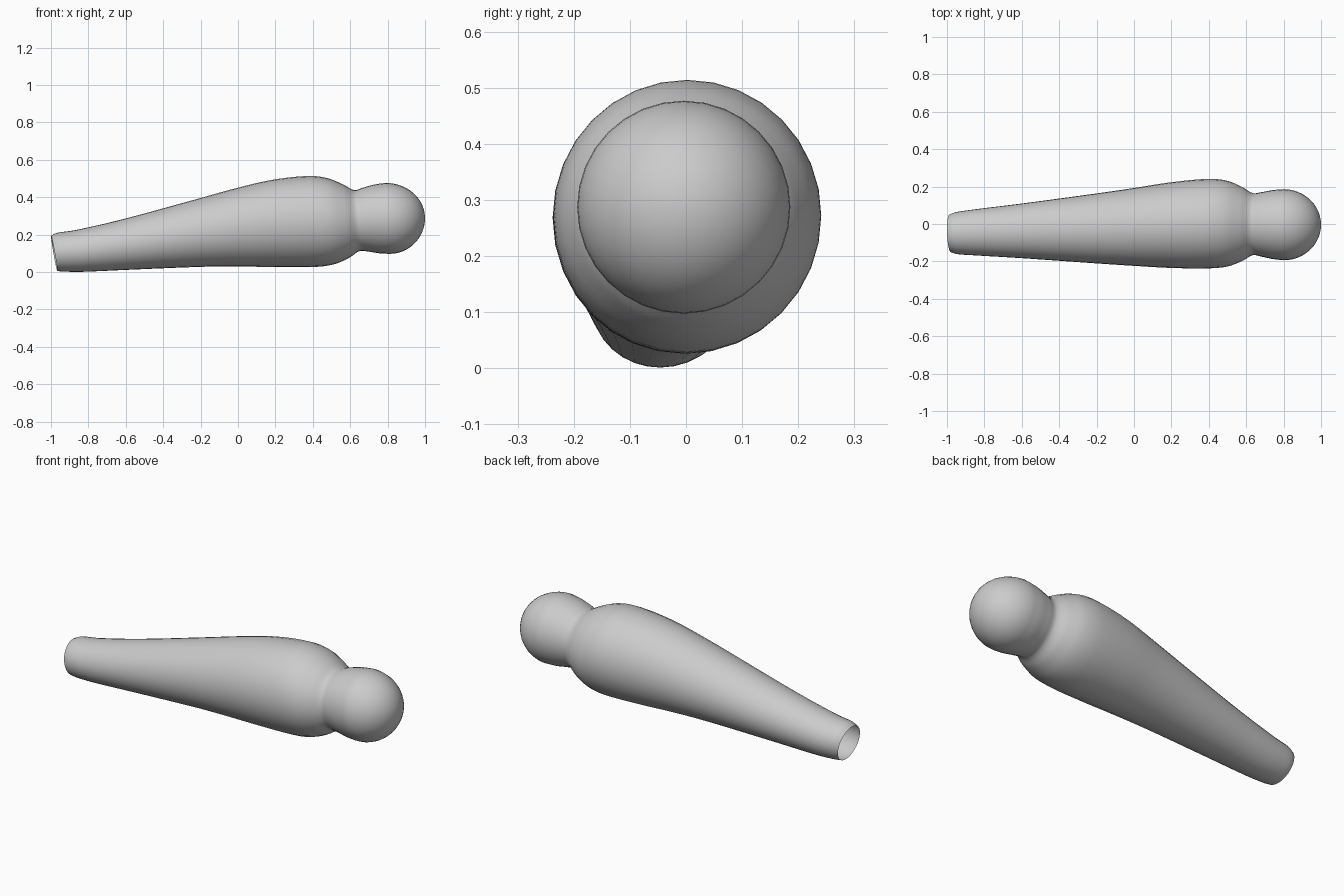
import bpy, bmesh, math
from mathutils import Vector

cube = bpy.data.objects.get("Cube")
if cube:
    bpy.data.objects.remove(cube)

SIDES = 32
STEPS = 5

# Cross-sections along the limb: x, y, z of the centre, half width, half height
stations = [
    (-0.983, -0.050, 0.100, 0.101, 0.096),
    (-0.950, -0.049, 0.106, 0.112, 0.105),
    (-0.850, -0.045, 0.113, 0.123, 0.113),
    (-0.600, -0.037, 0.147, 0.146, 0.136),
    (-0.200, -0.024, 0.209, 0.187, 0.182),
    (0.000, -0.016, 0.237, 0.208, 0.209),
    (0.200, -0.006, 0.259, 0.229, 0.234),
    (0.400, 0.002, 0.271, 0.239, 0.244),
    (0.500, 0.002, 0.273, 0.229, 0.230),
    (0.580, 0.000, 0.273, 0.197, 0.196),
    (0.635, -0.001, 0.275, 0.166, 0.164),
    (0.680, -0.002, 0.280, 0.172, 0.171),
    (0.740, -0.003, 0.284, 0.184, 0.184),
    (0.800, -0.004, 0.287, 0.190, 0.190),
]


def spline(p0, p1, p2, p3, t):
    """Smooth value between p1 and p2 for uneven spacing along x."""
    span = p2[0] - p1[0]
    out = [p1[0] + span * t]
    for a, b, c, d in list(zip(p0, p1, p2, p3))[1:]:
        m1 = (c - a) / (p2[0] - p0[0]) * span
        m2 = (d - b) / (p3[0] - p1[0]) * span
        s, q = t * t, t * t * t
        out.append((2*q - 3*s + 1) * b + (q - 2*s + t) * m1 + (3*s - 2*q) * c + (q - s) * m2)
    return out


# Smooth the sections, then round off the ball tip
sections = []
last = len(stations) - 1
for i in range(last):
    near = [stations[min(max(k, 0), last)] for k in range(i - 1, i + 3)]
    sections += [spline(*near, step / STEPS) for step in range(STEPS)]
cx, cy, cz, width, height = stations[-1]
for k in range(12):
    a = math.pi / 2 * k / 12
    sections.append((cx + 0.2 * math.sin(a), cy, cz, width * math.cos(a), height * math.cos(a)))

# Loft rings that lean with the limb, leaving the narrow end open
bm = bmesh.new()
rings = []
for x, y, z, w, h in sections:
    blend = min(max((x + 1) / 1.6, 0), 1)
    lean = math.radians(10 - 5 * blend) * min(1, max(0, (1 - x) / 0.3))
    yaw = math.radians(2) * (1 - blend)
    up = Vector((-math.sin(lean), 0, math.cos(lean)))
    side = Vector((-math.sin(yaw), math.cos(yaw), 0))
    angles = [2 * math.pi * k / SIDES for k in range(SIDES)]
    rings.append([bm.verts.new(Vector((x, y, z)) + side * w * math.cos(a) + up * h * math.sin(a))
                  for a in angles])
for a, b in zip(rings, rings[1:]):
    for k in range(SIDES):
        n = (k + 1) % SIDES
        bm.faces.new((a[k], a[n], b[n], b[k]))
tip = bm.verts.new((cx + 0.2, cy, cz))
for k in range(SIDES):
    bm.faces.new((rings[-1][k], rings[-1][(k + 1) % SIDES], tip))
bm.normal_update()
if tip.normal.x < 0:
    bmesh.ops.reverse_faces(bm, faces=bm.faces[:])

mesh = bpy.data.meshes.new("limb_with_ball_joint")
bm.to_mesh(mesh)
bm.free()
limb = bpy.data.objects.new("limb_with_ball_joint", mesh)
bpy.context.collection.objects.link(limb)

# Plain grey material
grey = bpy.data.materials.new("plain_grey")
grey.use_nodes = True
colour = (0.6, 0.6, 0.6, 1)
grey.diffuse_color = colour
grey.node_tree.nodes["Principled BSDF"].inputs["Base Color"].default_value = colour
mesh.materials.append(grey)

for poly in mesh.polygons:
    poly.use_smooth = True
